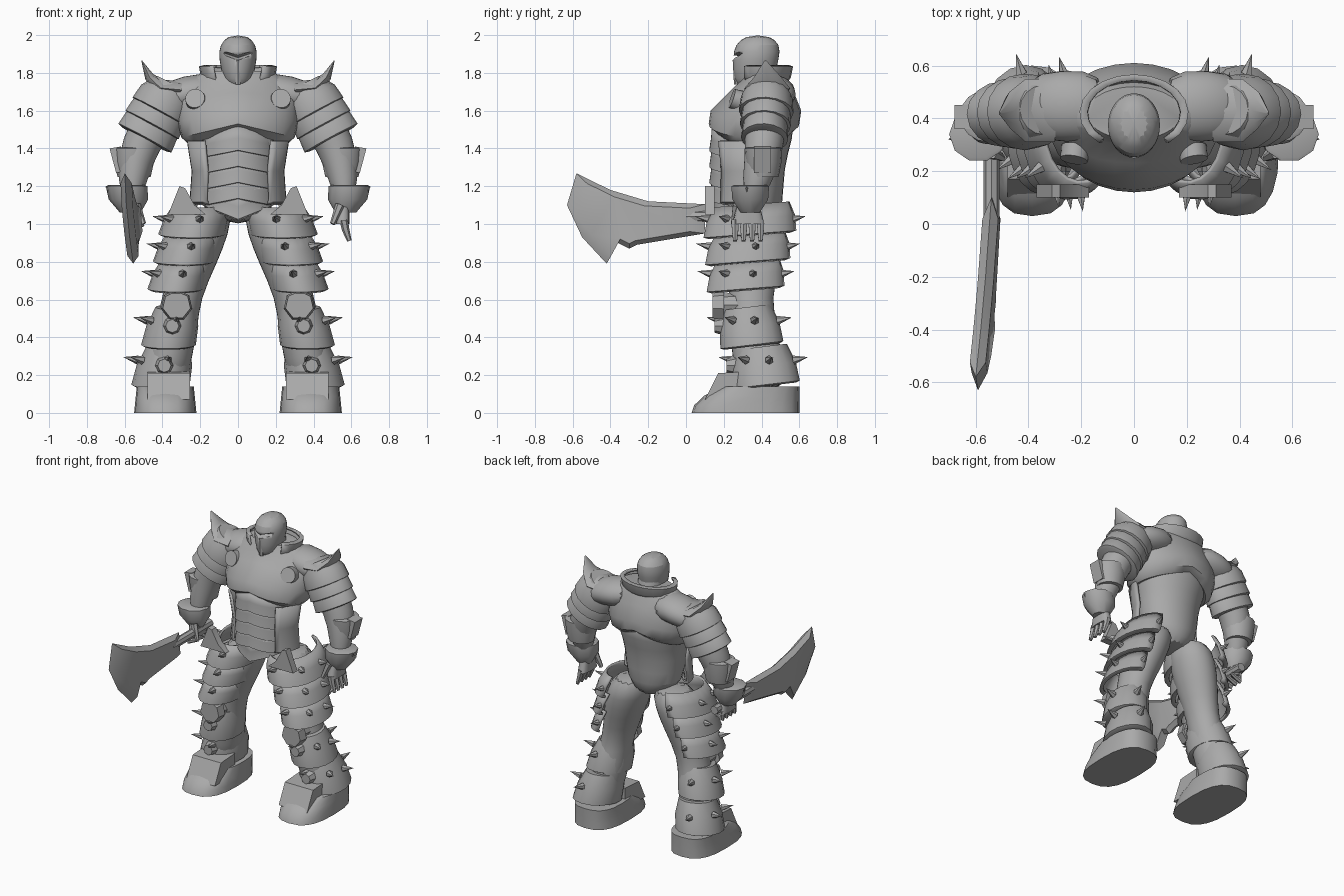
import bpy, bmesh, math
from mathutils import Vector

cube = bpy.data.objects.get("Cube")
if cube:
    bpy.data.objects.remove(cube, do_unlink=True)

steel = bpy.data.materials.new("steel grey")
steel.use_nodes = True
grey = (.4, .4, .4, 1)
steel.diffuse_color = grey
for node in steel.node_tree.nodes:
    if node.type == 'BSDF_PRINCIPLED':
        node.inputs["Base Color"].default_value = grey

X, Y, Z = Vector((1, 0, 0)), Vector((0, 1, 0)), Vector((0, 0, 1))

# Joints of the left limbs
SHOULDER, ELBOW, WRIST = Vector((.36, .43, 1.7)), Vector((.55, .41, 1.35)), Vector((.57, .34, 1.1))
HIP, KNEE, ANKLE = Vector((.15, .38, 1.1)), Vector((.3, .34, .6)), Vector((.4, .4, .1))


def leg_at(z):
    upper, lower = (HIP, KNEE) if z > KNEE.z else (KNEE, ANKLE)
    return upper.lerp(lower, (upper.z - z) / (upper.z - lower.z))


def finish(name, bm, subdivide=False, shell=False):
    bmesh.ops.recalc_face_normals(bm, faces=bm.faces)
    mesh = bpy.data.meshes.new(name)
    bm.to_mesh(mesh)
    bm.free()
    mesh.materials.append(steel)
    mesh.shade_smooth()
    mesh.set_sharp_from_angle(angle=math.radians(40))
    part = bpy.data.objects.new(name, mesh)
    bpy.context.collection.objects.link(part)
    if shell:
        solidify = part.modifiers.new("thickness", 'SOLIDIFY')
        solidify.thickness, solidify.offset = .016, 0
    if subdivide:
        part.modifiers.new("smooth", 'SUBSURF')
    return part


def bridge(bm, loops, closed=True):
    for low, high in zip(loops, loops[1:]):
        count = len(low)
        for k in range(count if closed else count - 1):
            j = (k + 1) % count
            bm.faces.new((low[k], low[j], high[j], high[k]))
    if closed:
        bm.faces.new(loops[0])
        bm.faces.new(loops[-1])


def power(value, exponent):
    return math.copysign(abs(value) ** (2 / exponent), value)


def loft(name, rings, sides=16, exponent=2, flat=True, arc=None, tilt=0, vee=0, fade=False,
         mirror=1, subdivide=False):
    """Skin elliptical rings (x, y, z, half width, half depth); an arc makes an open plate."""
    bm = bmesh.new()
    centres = [Vector(ring[:3]) for ring in rings]
    start, end = arc or (0, 360)
    last = len(rings) - 1
    loops = []
    for i, (centre, ring) in enumerate(zip(centres, rings)):
        across, depth = X, Y
        if not flat:
            along = (centres[min(i + 1, last)] - centres[max(i - 1, 0)]).normalized()
            reference = Z if abs(along.y) > .9 else Y
            depth = (reference - along * reference.dot(along)).normalized()
            across = depth.cross(along)
        drop = vee * (1 - i / last) if fade else vee
        loop = []
        for k in range(sides + 1 if arc else sides):
            angle = math.radians(start + (end - start) * k / sides)
            offset = (across * ring[3] * power(math.cos(angle), exponent)
                      + depth * ring[4] * power(math.sin(angle), exponent))
            point = centre + offset
            point.z += tilt * offset.y - drop * abs(offset.x)
            point.x *= mirror
            loop.append(bm.verts.new(point))
        loops.append(loop)
    bridge(bm, loops, closed=not arc)
    return finish(name, bm, subdivide, shell=bool(arc))


def guard(name, top, low, width, depth, taper=.75, **options):
    """Armour band that flares from top to low and ends in a turned-in lip."""
    top, low = Vector(top), Vector(low)
    steps = ((1.04, .88), (1, 1), (.5, .95), (0, taper))
    loft(name, [(*top.lerp(low, t), width * f, depth * f) for t, f in steps], **options)


def prism(name, outline, axis, near, far, mirror=1):
    bm = bmesh.new()

    def place(p, q, level):
        return (level * mirror, p, q) if axis == X else (p * mirror, level, q)

    bridge(bm, [[bm.verts.new(place(p, q, w)) for p, q in outline] for w in (near, far)])
    finish(name, bm)


def cone(name, base, direction, length, radius, tip=0, sides=6, mirror=1):
    bm = bmesh.new()
    bmesh.ops.create_cone(bm, cap_ends=True, segments=sides, radius1=radius, radius2=tip,
                          depth=length)
    aim = Vector(direction).normalized()
    matrix = aim.to_track_quat('Z', 'Y').to_matrix().to_4x4()
    matrix.translation = Vector(base) + aim * length / 2
    bm.transform(matrix)
    for vert in bm.verts:
        vert.co.x *= mirror
    finish(name, bm)


def spikes(name, centre, width, depth, mirror):
    for place, degrees in (("front", -97), ("corner", -35), ("outer", 10), ("back", 75)):
        angle = math.radians(degrees)
        out = Vector((math.cos(angle), math.sin(angle), .2))
        base = centre + Vector((out.x * width, out.y * depth, 0)) * .92
        cone(f"{name}_{place}_spike", base, out, .08, .024, mirror=mirror)


# Helmet with a vee-shaped eye slot
helmet = loft("helmet", [(0, .35, 1.71, .04, .06), (0, .36, 1.76, .08, .11),
                         (0, .37, 1.88, .105, .125), (0, .38, 1.95, .1, .125),
                         (0, .38, 2, .05, .06)], subdivide=True)
slot = loft("slot_cutter", [(x, .25, 1.88 + abs(x) / 3, .013, .05) for x in (-.1, 0, .1)],
            sides=8, flat=False)
cut = helmet.modifiers.new("slot", 'BOOLEAN')
cut.object, cut.operation = slot, 'DIFFERENCE'
slot.hide_render = slot.hide_viewport = True
cone("face_ridge", (0, .27, 1.74), (0, -.1, 1), .13, .016, .01)
loft("neck", [(0, .42, 1.7, .1, .1), (0, .4, 1.84, .08, .08)])
guard("collar", (0, .41, 1.73), (0, .42, 1.83), .2, .14, arc=(-50, 230))

# Torso core, breastplate and belly plates
loft("waist", [(0, .36, 1, .08, .12), (0, .35, 1.1, .21, .17), (0, .34, 1.3, .21, .18),
               (0, .36, 1.45, .25, .21), (0, .38, 1.6, .3, .21)], subdivide=True)
loft("breastplate", [(0, .36, 1.5, .26, .2), (0, .36, 1.53, .3, .24), (0, .37, 1.6, .32, .24),
                     (0, .4, 1.7, .32, .17), (0, .42, 1.77, .27, .12), (0, .42, 1.81, .18, .1)],
     sides=28, vee=.3, fade=True)
for k in range(4):
    z = 1.14 + k * .085
    guard(f"belly_plate_{k + 1}", (0, .34, z + .12), (0, .34, z), .21, .21, .93,
          arc=(-148, -32), vee=.2)
guard("groin_plate", (0, .34, 1.15), (0, .34, 1.03), .2, .2, 1, arc=(-155, -25), vee=-.4)

# Broad sword held in the right hand, leaning slightly outward
outline = [(y, 1.1 + y * y / 2) for y in (.1, -.2, -.4, -.58)]
outline += [(-.63, 1.1), (-.55, .93), (-.42, .79), (-.36, .9), (-.3, .87), (-.26, .89), (.1, .95)]
bm = bmesh.new()
layers = []
for side, scale in ((-.03, .8), (0, 1), (.03, .8)):
    layer = []
    for y, z in outline:
        y, z = (y + .3) * scale - .3, (z - 1) * scale + 1
        layer.append(bm.verts.new((side - .54 + (y - z + 1) * .07, y, z)))
    layers.append(layer)
bridge(bm, layers)
finish("sword_blade", bm)
loft("sword_handle", [(-.54, 0, 1.04, .03, .03), (-.54, .45, 1.04, .03, .03)], sides=8, flat=False)

for side, s in (("left", 1), ("right", -1)):
    # Chest disc and flank panel
    cone(f"{side}_chest_disc", (.22, .29, 1.65), (.15, -.9, .3), .05, .056, .052, 20, s)
    guard(f"{side}_flank_panel", (0, .34, 1.44), (0, .34, 1.12), .25, .21, 1.05,
          sides=6, arc=(-48, 0), mirror=s)

    # Shoulder and its upswept blade
    loft(f"{side}_shoulder", [(.1, .44, 1.71, .1, .14), (.28, .45, 1.69, .1, .14),
                              (.42, .44, 1.65, .08, .12)], flat=False, mirror=s, subdivide=True)
    loft(f"{side}_shoulder_blade", [(.3, .43, 1.71, .05, .12), (.41, .43, 1.72, .045, .12),
                                    (.47, .43, 1.78, .025, .07), (.51, .42, 1.865, .002, .005)],
         sides=8, flat=False, mirror=s)

    # Arm with overlapping plates, elbow guard and flared cuff
    joints = ((SHOULDER, .11), (SHOULDER.lerp(ELBOW, .6), .11), (ELBOW, .1), (WRIST, .055))
    loft(f"{side}_arm", [(*p, r, r) for p, r in joints], flat=False, mirror=s, subdivide=True)
    for k in range(3):
        reach = .3 + k * .2
        guard(f"{side}_arm_plate_{k + 1}", SHOULDER.lerp(ELBOW, reach - .4),
              SHOULDER.lerp(ELBOW, reach), .16, .145 - k * .01, .65, flat=False, mirror=s)
    guard(f"{side}_elbow_guard", ELBOW - Z * .1, ELBOW + Z * .05, .11, .1, .8, mirror=s)
    prism(f"{side}_elbow_fin", [(.6, 1.28), (.645, 1.27), (.68, 1.4), (.62, 1.41)], Y,
          .36, .45, s)
    guard(f"{side}_cuff", WRIST - Z * .04, WRIST + X * .02 + Z * .1, .11, .105, .5,
          sides=10, mirror=s)
    cone(f"{side}_cuff_point", (.64, .33, 1.15), (.7, -.1, .55), .08, .04, sides=4, mirror=s)

    # Hand: open on the left, closed round the handle on the right
    loft(f"{side}_palm", [(.555, .33, 1.1, .035, .06), (.555, .33, 1, .035, .085)],
         exponent=3, mirror=s)
    tip_x, tip_z = (.59, .91) if s > 0 else (.5, 1)
    for k in range(4):
        y = .26 + k * .045
        loft(f"{side}_finger_{k + 1}", [(.56, y, 1.02, .022, .022), (.57, y, .97, .02, .02),
                                        (tip_x, y, tip_z, .012, .012)],
             sides=6, flat=False, mirror=s)
    loft(f"{side}_thumb", [(.54, .27, 1.1, .025, .025), (.5, .25, 1, .014, .014)],
         sides=6, flat=False, mirror=s)

    # Leg core
    muscles = ((.1, .12), (.3, .12), (.45, .12), (.6, .1), (.8, .135), (.95, .15), (1.1, .13))
    loft(f"{side}_leg", [(*leg_at(z), r, r * 1.1) for z, r in muscles], mirror=s, subdivide=True)

    # Spiked thigh guards wrap the front and outside, with a horn over the hip
    for k in range(3):
        z = .95 - k * .145
        width, depth = .17 - k * .015, .24 - k * .02
        low, top = (leg_at(h) + X * .05 - Y * .03 for h in (z, z + .15))
        guard(f"{side}_thigh_guard_{k + 1}", top, low, width, depth, .8,
              arc=(-185, 85), tilt=.08, mirror=s)
        spikes(f"{side}_thigh_guard_{k + 1}", top.lerp(low, .5), width, depth, s)
    prism(f"{side}_hip_horn", [(.17, 1.05), (.23, 1.1), (.28, 1.19), (.31, 1.2), (.37, 1.05)], Y,
          .1, .15, s)

    # Knee disc
    cone(f"{side}_knee_disc", (.325, .2, .57), -Y, .06, .085, .075, 7, s)
    cone(f"{side}_knee_mount", (.32, .3, .57), -Y, .12, .07, .06, 8, s)

    # Spiked shin and ankle guards, each with a front boss
    for part, z, shift, width in (("shin", .36, -.02, .145), ("ankle", .15, .03, .155)):
        low, top = (leg_at(h) + Vector((.02, shift, 0)) for h in (z, z + .2))
        depth = width * 1.15
        guard(f"{side}_{part}_guard", top, low, width, depth, tilt=.12, mirror=s)
        centre = top.lerp(low, .5)
        spikes(f"{side}_{part}_guard", centre + Z * .03, width, depth, s)
        cone(f"{side}_{part}_boss", centre - Y * (depth - .03), -Y, .05, .05, .035, 8, s)

    # Boot with a sloping toe and a boxy instep plate
    sole = []
    for z in (0, .04, .09, .14):
        toe, heel = .03 + z * z * 8, .6
        sole.append((.385, (heel + toe) / 2, z, .165 - z / 10, (heel - toe) / 2))
    loft(f"{side}_boot", sole, sides=20, exponent=2.7, mirror=s)
    prism(f"{side}_instep_plate", [(.1, .07), (.17, .21), (.33, .22), (.33, .07)], X,
          .255, .48, s)
